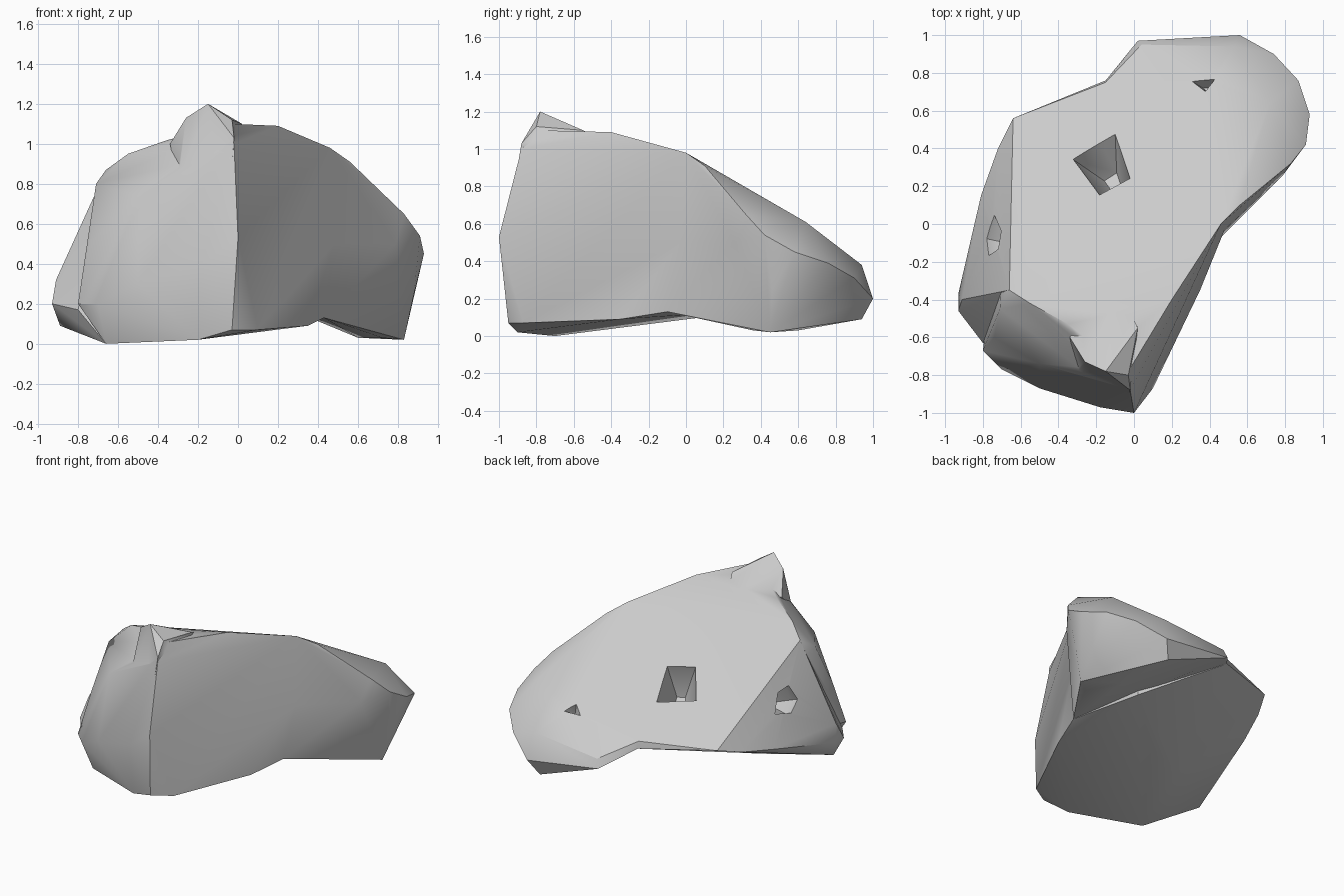
import bpy, bmesh
from mathutils import Vector

if "Cube" in bpy.data.objects:
    bpy.data.objects.remove(bpy.data.objects["Cube"])


def hull(name, pts):
    """Faceted convex chunk of stone around a few corner points."""
    bm = bmesh.new()
    for p in pts:
        bm.verts.new(p)
    bmesh.ops.convex_hull(bm, input=bm.verts[:])
    loose = [v for v in bm.verts if not v.link_faces]
    bmesh.ops.delete(bm, geom=loose, context='VERTS')
    bmesh.ops.recalc_face_normals(bm, faces=bm.faces[:])
    me = bpy.data.meshes.new(name)
    bm.to_mesh(me)
    bm.free()
    ob = bpy.data.objects.new(name, me)
    bpy.context.collection.objects.link(ob)
    return ob


def combine(target, other, op):
    mod = target.modifiers.new(op, 'BOOLEAN')
    mod.operation = op
    mod.solver = 'EXACT'
    mod.object = other
    bpy.context.view_layer.objects.active = target
    bpy.ops.object.modifier_apply(modifier=mod.name)
    bpy.data.objects.remove(other)


def pit(target, rim, normal, depth):
    """Chipped hole: a tapered plug through the rim, cut along the normal."""
    n = Vector(normal).normalized()
    rim = [Vector(p) for p in rim]
    mid = sum(rim, Vector()) / len(rim)
    outer = [p + n * 0.1 for p in rim]
    inner = [p.lerp(mid, 0.7) - n * depth for p in rim]
    cutter = hull("pit_cutter", outer + rim + inner)
    cutter.hide_render = True
    combine(target, cutter, 'DIFFERENCE')


# Tall front chunk with the steep right wall and undercut back rim
rock = hull("rock", [
    (-.03, -.78, 1.1), (.2, -.4, 1.09), (.28, -.28, 1.04), (.46, 0, .98),
    (-.35, -.53, 1.02), (-.55, -.42, .95), (-.66, -.35, .87),
    (-.02, -.88, 1.0), (0, -1, .53), (-.03, -.95, .07), (.1, -.87, .07),
    (-.18, -.97, .4), (-.2, -.9, .02), (-.5, -.87, .3), (-.66, -.7, 0),
    (-.8, -.67, .2), (-.7, -.77, .2), (-.74, -.6, .5), (-.5, -.74, .74),
    (-.71, -.45, .8), (-.64, .1, .64), (-.64, .56, .42), (-.15, .76, .38),
    (-.15, .75, .43), (.35, -.35, .09), (.43, -.1, .13), (.48, -.03, .5),
    (-.15, 0, .09), (.35, .45, .63), (.3, .4, .14), (-.5, -.15, .09)])

# Knob carrying the peak
knob = hull("peak_knob", [
    (-.15, -.78, 1.2), (-.26, -.73, 1.13), (-.03, -.8, 1.12),
    (-.02, -.88, 1.03), (-.34, -.6, 1.0), (.02, -.55, 1.1), (-.1, -.3, .97),
    (-.3, -.79, .8), (-.05, -.95, .6), (0, -.5, .5)])
combine(rock, knob, 'UNION')

# Low bulge on the left side
left_lobe = hull("left_lobe", [
    (-.93, -.46, .2), (-.93, -.37, .2), (-.91, -.4, .32), (-.89, -.4, .09),
    (-.85, -.05, .27), (-.81, .15, .32), (-.72, .4, .37), (-.64, .56, .42),
    (-.64, .1, .64), (-.66, -.35, .87), (-.8, -.4, .53), (-.3, 0, .3),
    (-.8, -.63, .17), (-.66, -.7, 0), (-.5, -.15, .09)])
combine(rock, left_lobe, 'UNION')

# Rounded back lobe past the waist
back_lobe = hull("back_lobe", [
    (.46, 0, .98), (.56, .1, .91), (.83, .32, .65), (.91, .42, .54),
    (.93, .58, .45), (.79, .26, .5), (.48, -.03, .5), (.43, -.1, .13),
    (.83, .45, .02), (.72, .36, .03), (.62, .2, .09), (.88, .46, .25),
    (.72, .64, .61), (.87, .76, .39), (.74, .9, .31), (.56, 1, .2),
    (.53, .94, .38), (.5, .94, .09), (.02, .97, .27), (.04, .95, .33),
    (-.15, .76, .38), (-.15, .75, .43), (.6, .6, .03), (0, .1, .5),
    (-.3, .5, .5), (.37, .74, .51)])
combine(rock, back_lobe, 'UNION')


def on_slope(x, y):
    return (x, y, .857 + .268 * x - .491 * y)


# Chipped holes in the big slope and the left side
slope = (-.27, .49, 1)
pit(rock, [on_slope(*p) for p in
           ((-.32, .34), (-.1, .48), (-.02, .24), (-.18, .15))], slope, .2)
pit(rock, [(.3, .76, .5), (.43, .77, .5), (.38, .7, .53)], slope, .07)
pit(rock, [(-.71, .04, .5), (-.69, -.04, .62), (-.69, -.14, .63),
           (-.71, -.18, .52), (-.725, -.09, .46)], (-.9, .2, .4), .12)

# Soft shading with sharp chipped edges
bpy.ops.object.select_all(action='DESELECT')
rock.select_set(True)
bpy.context.view_layer.objects.active = rock
bpy.ops.object.shade_smooth_by_angle(angle=0.62)
